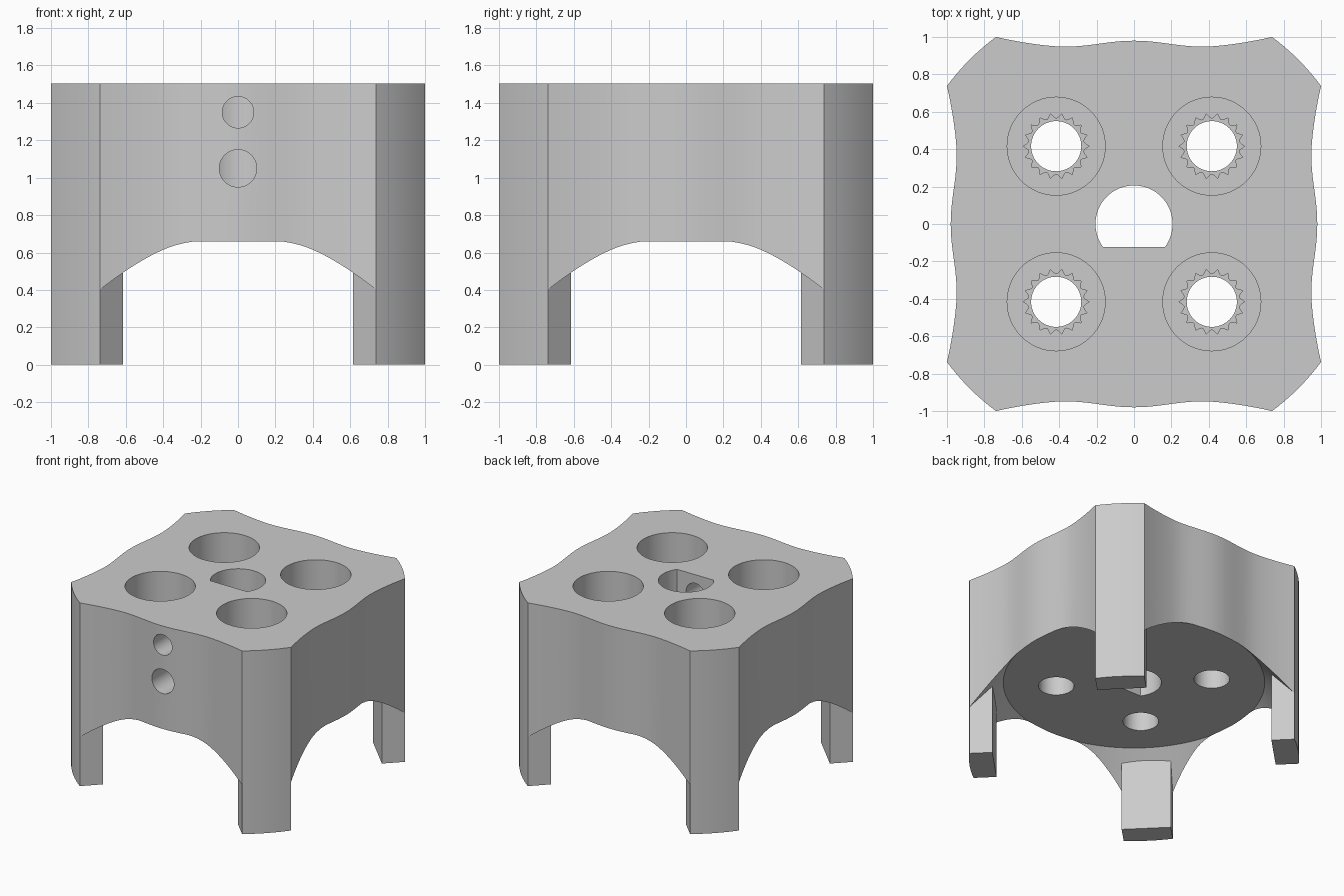
import bpy, bmesh, math
from mathutils import Matrix

cube = bpy.data.objects.get("Cube")
if cube:
    bpy.data.objects.remove(cube, do_unlink=True)

HEIGHT = 1.505     # overall height
UNDER = 0.66       # flat underside of the block
TOP = HEIGHT + 0.1
CORNER = 0.738     # where each wavy side meets the corner arc

grey = bpy.data.materials.new("plain_grey")
grey.use_nodes = True
colour = (0.6, 0.6, 0.6, 1)
grey.diffuse_color = colour
grey.node_tree.nodes["Principled BSDF"].inputs["Base Color"].default_value = colour


def add_object(name, bm):
    bmesh.ops.recalc_face_normals(bm, faces=bm.faces)
    mesh = bpy.data.meshes.new(name)
    bm.to_mesh(mesh)
    bm.free()
    mesh.materials.append(grey)
    obj = bpy.data.objects.new(name, mesh)
    bpy.context.collection.objects.link(obj)
    return obj


def prism(name, outline, z0, z1):
    bm = bmesh.new()
    base = bm.faces.new([bm.verts.new((x, y, z0)) for x, y in outline])
    ext = bmesh.ops.extrude_face_region(bm, geom=[base])
    verts = [v for v in ext["geom"] if isinstance(v, bmesh.types.BMVert)]
    bmesh.ops.translate(bm, verts=verts, vec=(0, 0, z1 - z0))
    return add_object(name, bm)


def frustum(name, r_low, r_high, length, matrix, segments=64):
    bm = bmesh.new()
    bmesh.ops.create_cone(bm, cap_ends=True, segments=segments, radius1=r_low,
                          radius2=r_high, depth=length, matrix=matrix)
    return add_object(name, bm)


def upright(name, x, y, r, z0, z1):
    return frustum(name, r, r, z1 - z0, Matrix.Translation((x, y, (z0 + z1) / 2)))


def cut(target, cutter):
    cutter.hide_render = True
    mod = target.modifiers.new("cut", "BOOLEAN")
    mod.operation, mod.solver, mod.object = "DIFFERENCE", "EXACT", cutter
    bpy.context.view_layer.objects.active = target
    bpy.ops.object.modifier_apply(modifier=mod.name)
    bpy.data.objects.remove(cutter, do_unlink=True)


# Block outline: a wavy side plus a rounded corner, turned four times
def side_depth(x):
    x = abs(x)
    if x < 0.37:
        return 0.964 + 0.016 * math.cos(math.pi * x / 0.37)
    return 0.948 + 0.052 * ((x - 0.37) / (CORNER - 0.37)) ** 1.6


quarter = []
STEPS = 40
for i in range(STEPS + 1):
    x = CORNER * (2 * i / STEPS - 1)
    quarter.append((x, -side_depth(x)))
reach = math.hypot(CORNER, 1)
start = math.atan2(-1, CORNER)
sweep = math.atan2(-CORNER, 1) - start
for i in range(1, 8):
    a = start + sweep * i / 8
    quarter.append((reach * math.cos(a), reach * math.sin(a)))

outline = []
for turn in range(4):
    for x, y in quarter:
        for _ in range(turn):
            x, y = -y, x
        outline.append((x, y))
block = prism("motor_hub_block", outline, 0, HEIGHT)

# Conical hollow underneath, with the four legs kept out of it
drop = UNDER + 0.1
hollow = frustum("hollow_cutter", 0.985 + drop, 0.985, drop,
                 Matrix.Translation((0, 0, UNDER - drop / 2)), 128)
leg_inner, leg_outer = 1.055, 2.0
leg_width = (1 - CORNER) * math.sqrt(2) + 0.001
for k in range(4):
    bm = bmesh.new()
    place = (Matrix.Rotation(math.radians(45 + 90 * k), 4, "Z")
             @ Matrix.Translation(((leg_inner + leg_outer) / 2, 0, 0.3))
             @ Matrix.Diagonal((leg_outer - leg_inner, leg_width, 2, 1)))
    bmesh.ops.create_cube(bm, size=1, matrix=place)
    cut(hollow, add_object("leg_keeper", bm))
cut(block, hollow)

# Four stepped screw holes: wide recess, toothed socket, round through hole
PITCH = 0.416
RECESS, SOCKET = 1.05, 0.82
TEETH, SAMPLES = 18, 8
for sx in (-1, 1):
    for sy in (-1, 1):
        cx, cy = sx * PITCH, sy * PITCH
        cut(block, upright("recess_cutter", cx, cy, 0.262, RECESS, TOP))
        teeth = []
        for i in range(TEETH * SAMPLES):
            a = math.tau * i / (TEETH * SAMPLES)
            r = 0.148 + 0.027 * (1 - abs(math.sin(a * TEETH / 2)))
            teeth.append((cx + r * math.cos(a), cy + r * math.sin(a)))
        cut(block, prism("socket_cutter", teeth, SOCKET, RECESS + 0.05))
        cut(block, upright("through_cutter", cx, cy, 0.134, UNDER - 0.1, SOCKET + 0.05))

# D-shaped shaft hole with its flat towards the front
R, FLAT = 0.206, -0.122
a0 = math.asin(FLAT / R)
span = math.pi - 2 * a0
shaft = [(R * math.cos(a0 + span * i / 56), R * math.sin(a0 + span * i / 56))
         for i in range(57)]
cut(block, prism("shaft_cutter", shaft, UNDER - 0.1, TOP))

# Two set-screw holes from the front into the shaft hole
for z, r in ((1.05, 0.1), (1.35, 0.084)):
    place = Matrix.Translation((0, -0.55, z)) @ Matrix.Rotation(math.pi / 2, 4, "X")
    cut(block, frustum("set_screw_cutter", r, r, 1.1, place, 48))

# Smooth the curved walls, keep the edges crisp
bpy.ops.object.select_all(action="DESELECT")
block.select_set(True)
bpy.context.view_layer.objects.active = block
bpy.ops.object.shade_smooth_by_angle(angle=math.radians(25))
